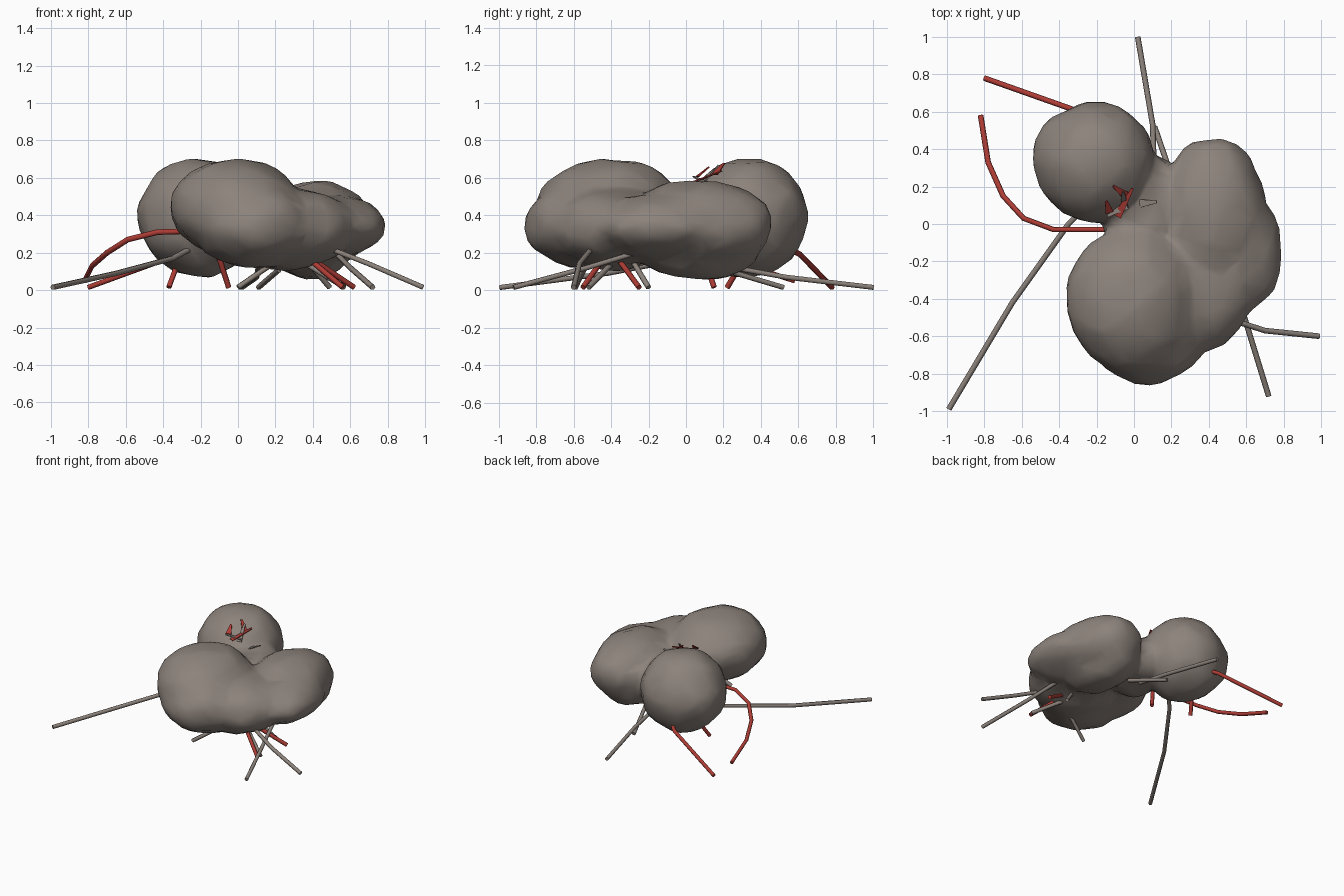
import bpy, bmesh
from mathutils import Vector, noise

if "Cube" in bpy.data.objects:
    bpy.data.objects.remove(bpy.data.objects["Cube"], do_unlink=True)


def material(name, rgb):
    m = bpy.data.materials.new(name)
    m.use_nodes = True
    m.diffuse_color = (*rgb, 1)
    bsdf = m.node_tree.nodes["Principled BSDF"]
    bsdf.inputs["Base Color"].default_value = (*rgb, 1)
    bsdf.inputs["Roughness"].default_value = 0.8
    return m


STONE = material("warm grey", (0.265, 0.226, 0.2))
RED = material("brick red", (0.42, 0.045, 0.035))


def add_object(name, bm, mat):
    mesh = bpy.data.meshes.new(name)
    bm.to_mesh(mesh)
    bm.free()
    mesh.materials.append(mat)
    ob = bpy.data.objects.new(name, mesh)
    bpy.context.collection.objects.link(ob)
    return ob


# Body: lumpy lobes fused into one skin
lobes = [
    ((-0.21, 0.33, 0.39), (0.32, 0.32, 0.32)),   # rear round lobe
    ((-0.22, 0.36, 0.39), (0.32, 0.28, 0.27)),   # rear lobe outer swell
    ((-0.01, -0.41, 0.44), (0.35, 0.39, 0.265)),  # front lobe
    ((0.08, -0.53, 0.35), (0.33, 0.33, 0.23)),   # front lower bulge
    ((0.26, -0.37, 0.33), (0.37, 0.34, 0.22)),   # front bridge
    ((0.42, 0.05, 0.35), (0.29, 0.42, 0.23)),    # left lobe
    ((0.48, -0.15, 0.34), (0.315, 0.36, 0.17)),  # left bulge
    ((0.38, 0.06, 0.23), (0.23, 0.34, 0.17)),    # low belly
    ((0.05, 0.04, 0.33), (0.23, 0.22, 0.19)),    # saddle between lobes
    ((0.1, 0.19, 0.34), (0.15, 0.18, 0.18)),     # rear cleft filling
]
bm = bmesh.new()
for centre, radii in lobes:
    ball = bmesh.ops.create_icosphere(bm, subdivisions=4, radius=1)["verts"]
    for v in ball:
        out = v.co.copy()
        p = Vector(a * b for a, b in zip(out, radii)) + Vector(centre)
        v.co = p + out * (noise.noise(p * 5) * 0.016 + noise.noise(p * 10) * 0.014)
body = add_object("body", bm, STONE)
skin = body.modifiers.new("fuse", 'REMESH')
skin.mode = 'VOXEL'
skin.voxel_size = 0.025
skin.use_smooth_shade = True
soft = body.modifiers.new("soften", 'SMOOTH')
soft.factor = 0.5
soft.iterations = 5
thin = body.modifiers.new("facets", 'DECIMATE')
thin.ratio = 0.08


# Legs: jointed rods, listed from foot to root
def rod(name, points, mat, radius=0.015):
    curve = bpy.data.curves.new(name, 'CURVE')
    curve.dimensions = '3D'
    curve.bevel_depth = radius
    curve.bevel_resolution = 1
    curve.use_fill_caps = True
    line = curve.splines.new('POLY')
    line.points.add(len(points) - 1)
    for slot, p in zip(line.points, points):
        slot.co = (*p, 1)
    curve.materials.append(mat)
    ob = bpy.data.objects.new(name, curve)
    bpy.context.collection.objects.link(ob)


grey_legs = [
    [(-0.99, -0.99, 0.015), (-0.65, -0.42, 0.09), (-0.35, 0.0, 0.17), (-0.2, 0.15, 0.25)],
    [(0.02, 1.0, 0.015), (0.1, 0.53, 0.07), (0.11, 0.2, 0.13)],
    [(0.11, 0.52, 0.015), (0.22, 0.2, 0.11)],
    [(0.99, -0.6, 0.015), (0.7, -0.57, 0.14), (0.42, -0.48, 0.25)],
    [(0.72, -0.92, 0.015), (0.6, -0.53, 0.12), (0.5, -0.2, 0.22)],
    [(0.0, -0.59, 0.015), (0.27, -0.5, 0.2)],
    [(0.57, -0.52, 0.015), (0.3, -0.36, 0.18)],
    [(0.49, -0.2, 0.015), (0.35, -0.3, 0.18)],
]
red_legs = [
    [(-0.8, 0.78, 0.015), (-0.32, 0.61, 0.19), (-0.2, 0.5, 0.25)],
    [(-0.82, 0.58, 0.05), (-0.78, 0.33, 0.13), (-0.7, 0.15, 0.20), (-0.59, 0.03, 0.27),
     (-0.43, -0.03, 0.31), (-0.1, -0.03, 0.32)],
    [(0.56, -0.55, 0.015), (0.34, -0.42, 0.2)],
    [(0.62, -0.25, 0.015), (0.36, -0.38, 0.19)],
    [(-0.37, 0.22, 0.015), (-0.32, 0.3, 0.15)],
    [(-0.05, 0.15, 0.015), (-0.1, 0.1, 0.17)],
]
for i, pts in enumerate(grey_legs):
    rod(f"grey_leg_{i + 1}", pts, STONE)
for i, pts in enumerate(red_legs):
    rod(f"red_leg_{i + 1}", pts, RED)


# Torn tapering shards poking out of the saddle
def shard(name, base, tip, width, mat):
    base, tip = Vector(base), Vector(tip)
    side = (tip - base).cross(Vector((0, 0, 1))).normalized() * width
    bm = bmesh.new()
    bm.faces.new([bm.verts.new(p) for p in (base - side, base + side, tip + side * 0.4, tip - side * 0.2)])
    ob = add_object(name, bm, mat)
    ob.modifiers.new("thickness", 'SOLIDIFY').thickness = 0.006


shards = [
    ((-0.09, 0.04, 0.58), (-0.01, 0.19, 0.64), RED),
    ((-0.13, 0.06, 0.61), (-0.15, 0.12, 0.66), RED),
    ((-0.04, 0.15, 0.62), (-0.11, 0.20, 0.68), RED),
    ((-0.04, 0.10, 0.58), (-0.14, 0.04, 0.61), STONE),
    ((-0.05, 0.08, 0.56), (-0.06, 0.17, 0.67), STONE),
    ((0.03, 0.11, 0.52), (0.12, 0.12, 0.56), STONE),
]
for i, (base, tip, mat) in enumerate(shards):
    shard(f"saddle_shard_{i + 1}", base, tip, 0.022, mat)
